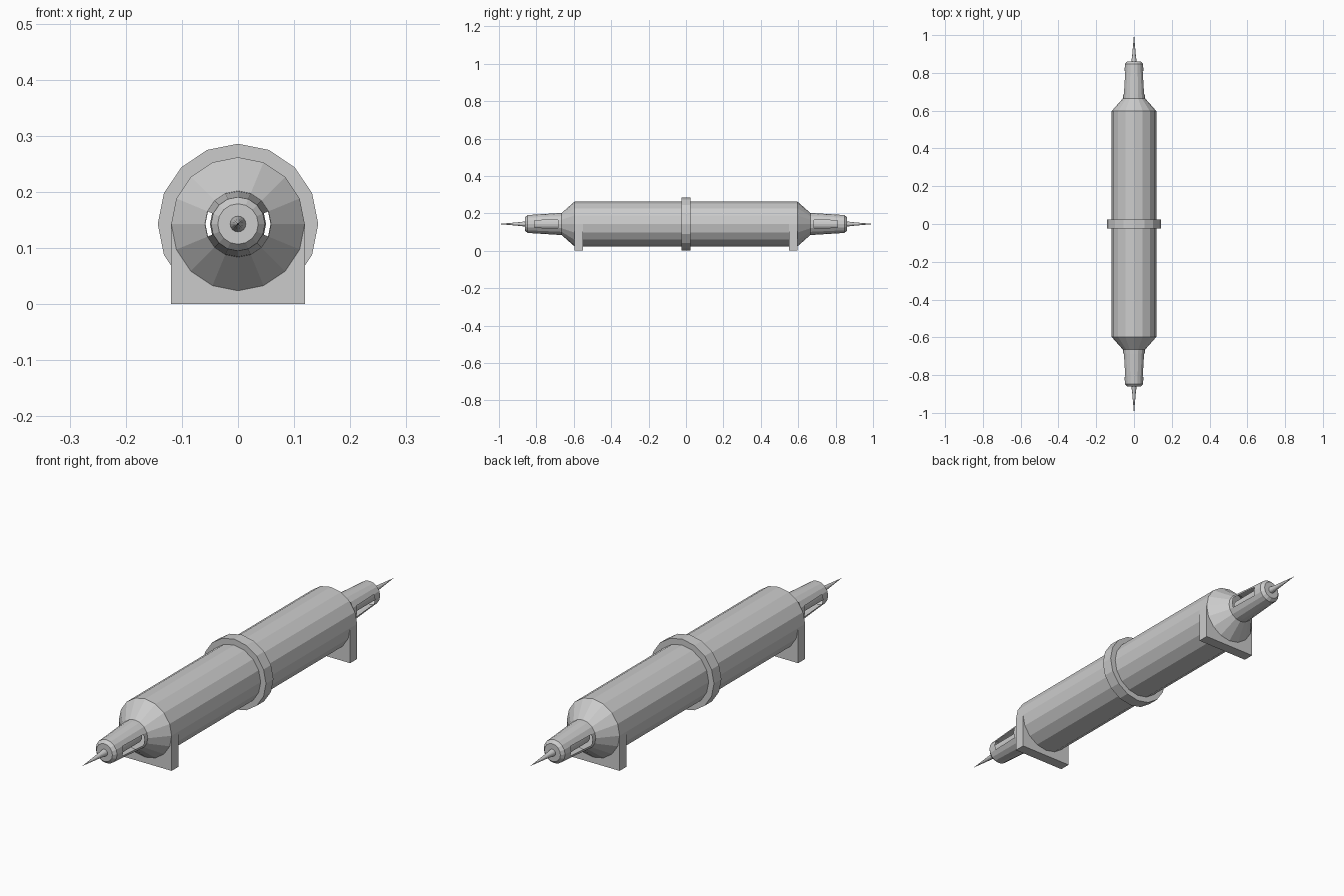
import bpy, math

if "Cube" in bpy.data.objects:
    bpy.data.objects.remove(bpy.data.objects["Cube"])

SIDES = 16
AXIS_Z = 0.143
BODY_R = 0.119


def make(name, verts, faces, mirror=False):
    mesh = bpy.data.meshes.new(name)
    mesh.from_pydata(verts, [], faces)
    mesh.update()
    obj = bpy.data.objects.new(name, mesh)
    bpy.context.collection.objects.link(obj)
    if mirror:
        mod = obj.modifiers.new("mirror_ends", 'MIRROR')
        mod.use_axis = (False, True, False)
        mod.use_clip = False
        mod.use_mirror_merge = False
    return obj


def lathe(name, profile, mirror=False, closed=False, holes=()):
    """Revolve (y, radius) points around the long axis; holes = (row, side) faces left out."""
    verts, faces = [], []
    for y, r in profile:
        for j in range(SIDES):
            a = 2 * math.pi * j / SIDES
            verts.append((r * math.sin(a), y, AXIS_Z + r * math.cos(a)))
    n = len(profile)
    for i in range(n if closed else n - 1):
        k = (i + 1) % n
        for j in range(SIDES):
            if (i, j) in holes:
                continue
            m = (j + 1) % SIDES
            faces.append((i * SIDES + j, i * SIDES + m, k * SIDES + m, k * SIDES + j))
    return make(name, verts, faces, mirror)


# Hollow main tube with tapered shoulders
lathe("main_tube", [(-0.665, 0.059), (-0.597, BODY_R), (0.597, BODY_R), (0.665, 0.059)])

# Centre collar, a closed band around the tube
lathe("centre_collar", [(-0.024, 0.143), (0.024, 0.143), (0.024, 0.117), (-0.024, 0.117)],
      closed=True)

# Nozzles with an open slot on each side
slots = {(1, j) for j in (3, 4, 11, 12)}
lathe("nozzle", [(0.665, 0.059), (0.685, 0.058), (0.81, 0.050), (0.847, 0.048),
                 (0.86, 0.036), (0.86, 0.014)], mirror=True, holes=slots)

# Inner core seen through the slots
lathe("nozzle_core", [(0.665, 0.0005), (0.665, 0.034), (0.855, 0.034)], mirror=True)

# Needle tips
lathe("needle", [(0.86, 0.014), (0.89, 0.010), (1.0, 0.0004)], mirror=True)

# Cradle feet: rectangular plates cut out to the tube's underside
arc = [(BODY_R * math.cos(a), AXIS_Z - BODY_R * math.sin(a))
       for a in (math.pi * i / 8 for i in range(9))]
outline = arc + [(-BODY_R, 0.0), (BODY_R, 0.0)]
n = len(outline)
verts = [(x, y, z) for y in (0.552, 0.597) for x, z in outline]
faces = [tuple(range(n)), tuple(range(2 * n - 1, n - 1, -1))]
faces += [(i, i + n, (i + 1) % n + n, (i + 1) % n) for i in range(n)]
foot = make("cradle_foot", verts, faces, mirror=True)

# Face the plate's sides outward
import bmesh
bm = bmesh.new()
bm.from_mesh(foot.data)
bmesh.ops.recalc_face_normals(bm, faces=bm.faces)
bm.to_mesh(foot.data)
bm.free()
